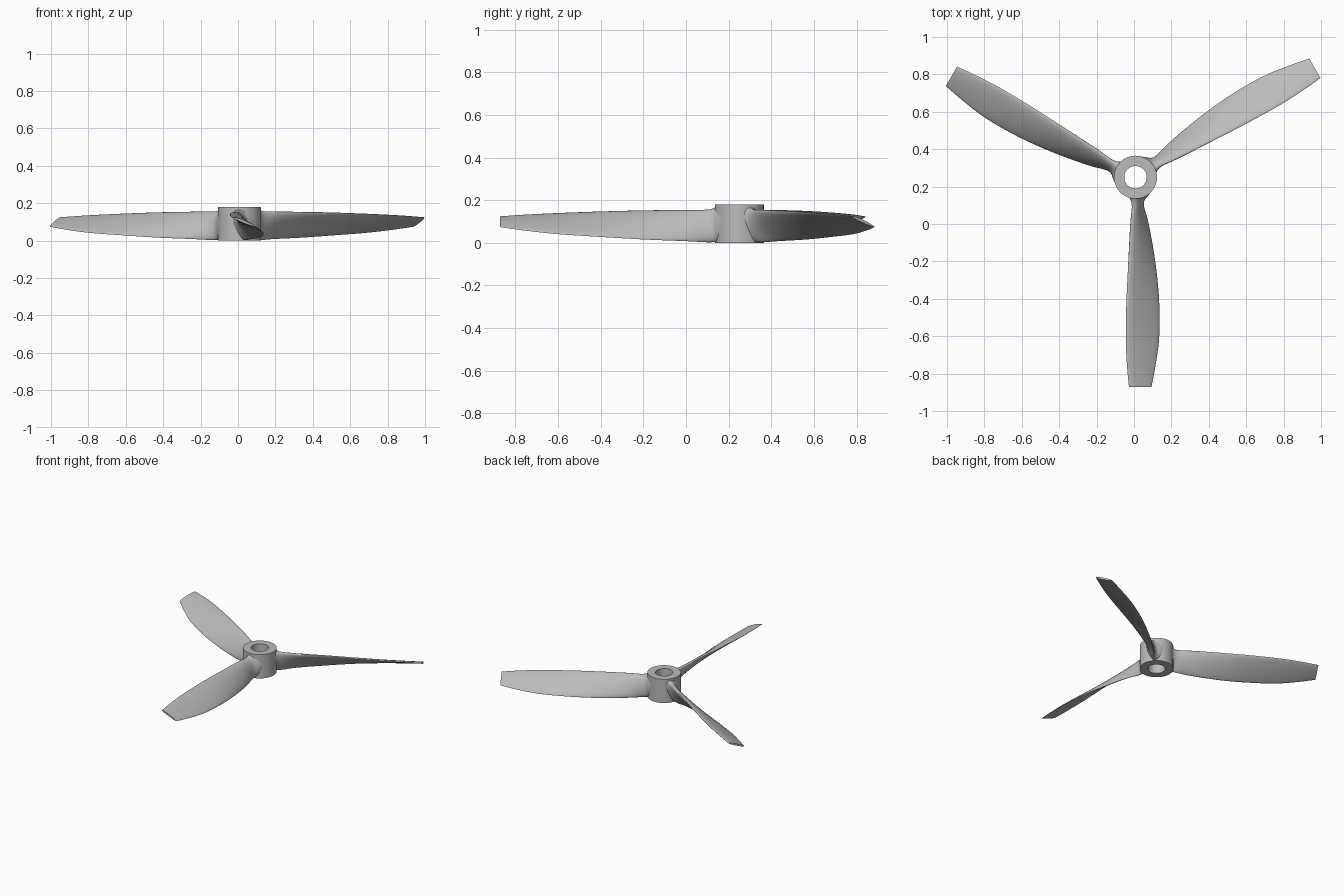
import bpy, bmesh, math
from mathutils import Matrix, Vector

if "Cube" in bpy.data.objects:
    bpy.data.objects.remove(bpy.data.objects["Cube"])

HUB = Vector((0.008, 0.25, 0.0))
HEIGHT = 0.18

grey = bpy.data.materials.new("satin_grey")
grey.diffuse_color = (0.5, 0.5, 0.5, 1)
grey.use_nodes = True
grey.node_tree.nodes["Principled BSDF"].inputs["Base Color"].default_value = grey.diffuse_color


def finish(name, bm, angle):
    bmesh.ops.recalc_face_normals(bm, faces=bm.faces)
    mesh = bpy.data.meshes.new(name)
    bm.to_mesh(mesh)
    bm.free()
    mesh.materials.append(grey)
    obj = bpy.data.objects.new(name, mesh)
    bpy.context.collection.objects.link(obj)
    bpy.ops.object.select_all(action='DESELECT')
    obj.select_set(True)
    bpy.context.view_layer.objects.active = obj
    bpy.ops.object.shade_smooth_by_angle(angle=math.radians(angle))
    return obj


# Hub: a rectangular profile spun into a ring with a through bore
def make_hub(inner=0.06, outer=0.115, sides=64):
    bm = bmesh.new()
    rings = []
    for i in range(sides):
        a = math.tau * i / sides
        rings.append([bm.verts.new(HUB + Vector((r * math.cos(a), r * math.sin(a), z)))
                      for r, z in ((inner, 0), (outer, 0), (outer, HEIGHT), (inner, HEIGHT))])
    for i in range(sides):
        a, b = rings[i], rings[(i + 1) % sides]
        for k in range(4):
            n = (k + 1) % 4
            bm.faces.new((a[k], b[k], b[n], a[n]))
    return finish("hub", bm, 30)


# Blade stations: radius, high edge x, high edge z, low edge x, low edge z, thickness
STATIONS = [
    (0.085, -0.020, 0.172, 0.030, 0.004, 0.125),
    (0.105, -0.018, 0.168, 0.030, 0.003, 0.095),
    (0.125, -0.014, 0.160, 0.030, 0.003, 0.062),
    (0.160, -0.014, 0.155, 0.038, 0.003, 0.046),
    (0.250, -0.026, 0.153, 0.068, 0.008, 0.040),
    (0.450, -0.038, 0.150, 0.105, 0.016, 0.034),
    (0.650, -0.048, 0.145, 0.126, 0.028, 0.028),
    (0.850, -0.052, 0.138, 0.127, 0.041, 0.022),
    (1.000, -0.046, 0.131, 0.108, 0.057, 0.018),
    (1.122, -0.035, 0.123, 0.085, 0.074, 0.014),
]


def smooth(stations, steps=5):
    """Catmull-Rom interpolation between stations."""
    out = []
    last = len(stations) - 1
    for i in range(last):
        p = [stations[min(max(i + k, 0), last)] for k in (-1, 0, 1, 2)]
        for s in range(steps):
            t = s / steps
            out.append([0.5 * (2 * b + (c - a) * t + (2 * a - 5 * b + 4 * c - d) * t * t
                               + (3 * b - a - 3 * c + d) * t ** 3)
                        for a, b, c, d in zip(*p)])
    out.append(list(stations[-1]))
    return out


# Blade: twisted aerofoil sections lofted outward, rotated about the hub axis
def make_blade(name, turn, points=28):
    bm = bmesh.new()
    spin = Matrix.Rotation(turn, 3, 'Z')
    rings = []
    for r, xh, zh, xl, zl, thick in smooth(STATIONS):
        high, low = Vector((xh, zh)), Vector((xl, zl))
        chord = low - high
        normal = Vector((-chord.y, chord.x)).normalized()
        ring = []
        for k in range(points):
            a = math.tau * k / points
            u = 0.5 - 0.5 * math.cos(a)
            # the convex upper side carries most of the thickness
            side = (0.62 if math.sin(a) > 0 else 0.38) * thick
            p = high + chord * u + normal * side * math.sin(a) * (1.15 - 0.35 * u)
            z = min(max(p.y, 0.002), HEIGHT - 0.003)
            ring.append(bm.verts.new(HUB + spin @ Vector((p.x, -r, z))))
        rings.append(ring)
    for a, b in zip(rings, rings[1:]):
        for k in range(points):
            n = (k + 1) % points
            bm.faces.new((a[k], a[n], b[n], b[k]))
    bm.faces.new(rings[0])
    bm.faces.new(rings[-1])
    return finish(name, bm, 50)


make_hub()
for i, label in enumerate(("front", "right", "left")):
    make_blade(label + "_blade", i * math.tau / 3)
